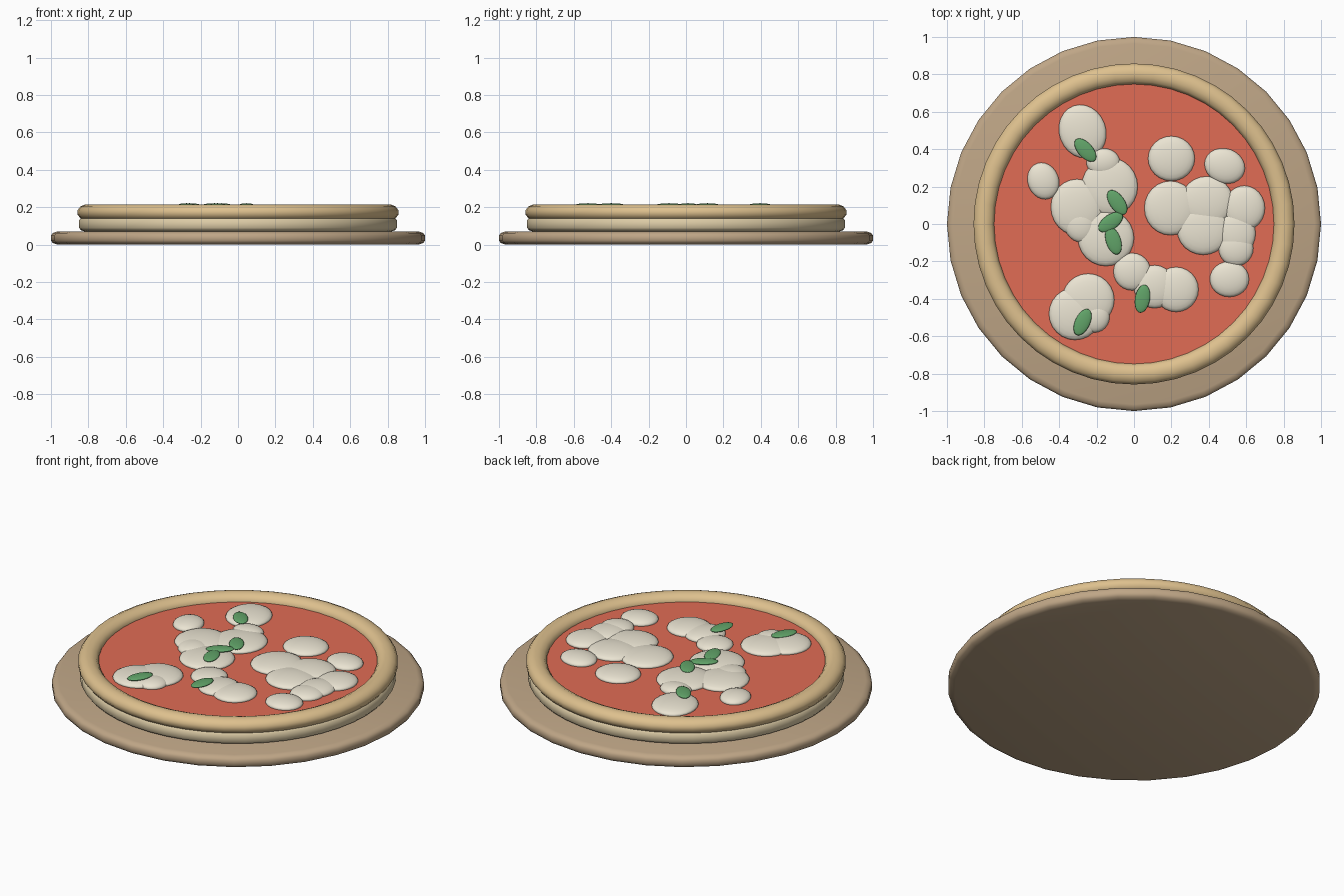
import bpy, bmesh
from math import radians, cos, sin, pi
from mathutils import Matrix

if "Cube" in bpy.data.objects:
    bpy.data.objects.remove(bpy.data.objects["Cube"])


def material(name, rgb):
    m = bpy.data.materials.new(name)
    m.diffuse_color = (*rgb, 1)
    m.use_nodes = True
    m.node_tree.nodes["Principled BSDF"].inputs["Base Color"].default_value = m.diffuse_color
    return m


WOOD = material("wood", (0.52, 0.38, 0.24))
DOUGH = material("dough", (0.72, 0.60, 0.38))
CRUST = material("crust", (0.73, 0.53, 0.27))
SAUCE = material("sauce", (0.75, 0.15, 0.09))
CHEESE = material("cheese", (0.83, 0.78, 0.65))
BASIL = material("basil", (0.12, 0.37, 0.14))


def finish(name, bm, mat, angle=50):
    bmesh.ops.recalc_face_normals(bm, faces=bm.faces)
    me = bpy.data.meshes.new(name)
    bm.to_mesh(me)
    bm.free()
    me.materials.append(mat)
    ob = bpy.data.objects.new(name, me)
    bpy.context.collection.objects.link(ob)
    bpy.ops.object.select_all(action='DESELECT')
    ob.select_set(True)
    bpy.context.view_layer.objects.active = ob
    bpy.ops.object.shade_smooth_by_angle(angle=radians(angle))
    return ob


def lathe(name, profile, mat, sides, closed=False):
    """Rings of (radius, z); open profiles are capped, closed ones form a torus."""
    bm = bmesh.new()
    rings = [[bm.verts.new((r * cos(2 * pi * i / sides), r * sin(2 * pi * i / sides), z))
              for i in range(sides)] for r, z in profile]
    pairs = list(zip(rings, rings[1:]))
    if closed:
        pairs.append((rings[-1], rings[0]))
    else:
        bm.faces.new(rings[0])
        bm.faces.new(rings[-1])
    for a, b in pairs:
        for i in range(sides):
            j = (i + 1) % sides
            bm.faces.new((a[i], a[j], b[j], b[i]))
    return finish(name, bm, mat)


def blob(name, x, y, z, rx, ry, rz, turn, mat):
    bm = bmesh.new()
    bmesh.ops.create_uvsphere(bm, u_segments=24, v_segments=12, radius=1,
                              matrix=Matrix.Diagonal((rx, ry, rz, 1)))
    ob = finish(name, bm, mat, 180)
    ob.location = (x, y, z)
    ob.rotation_euler.z = radians(turn)


# Wooden board with rounded rim
lathe("board", [(0.965, 0), (0.99, 0.008), (1, 0.022), (1, 0.048), (0.99, 0.062), (0.965, 0.07)], WOOD, 32)
# Dough base, raised crust ring and sauce layer
lathe("dough_base", [(0.82, 0.07), (0.84, 0.077), (0.85, 0.09), (0.85, 0.13), (0.83, 0.15)], DOUGH, 48)
crust = [(0.803 + 0.057 * cos(pi * (k + 0.5) / 6), 0.172 + 0.044 * sin(pi * (k + 0.5) / 6)) for k in range(12)]
lathe("crust", crust, CRUST, 48, closed=True)
lathe("sauce", [(0.765, 0.13), (0.765, 0.176)], SAUCE, 48)

# Cheese pieces: x, y, radius x, radius y, turn
cheese = [
    (-.275, .495, .125, .145, 20), (-.485, .23, .083, .1, 20), (-.165, .33, .09, .075, 0),
    (-.13, .2, .15, .155, 0), (-.305, .09, .14, .15, 0), (-.29, 0, .085, .1, 20),
    (-.15, -.075, .15, .15, 0), (-.01, -.255, .1, .1, 0), (.11, -.335, .11, .115, 0),
    (.225, -.35, .12, .12, 0), (-.245, -.405, .14, .14, 0), (-.315, -.48, .14, .14, 0),
    (-.21, -.495, .08, .085, 0), (.2, .35, .125, .12, 0), (.485, .31, .11, .093, -20),
    (.195, .085, .14, .145, 0), (.39, .12, .14, .135, 0), (.37, -.03, .14, .135, 0),
    (.59, .085, .11, .12, 0), (.55, -.05, .1, .12, 0), (.545, -.13, .093, .095, 0),
    (.51, -.295, .105, .095, 0)]
for i, (x, y, rx, ry, t) in enumerate(cheese):
    blob(f"cheese_{i + 1}", x, y, 0.18, rx, ry, 0.03, t, CHEESE)

# Basil leaves: x, y, turn
leaves = [(-.26, .395, -48), (-.09, .115, -55), (-.125, .01, 35),
          (-.11, -.09, -72), (.045, -.4, 80), (-.275, -.525, 65)]
for i, (x, y, t) in enumerate(leaves):
    blob(f"basil_leaf_{i + 1}", x, y, 0.21, 0.076, 0.04, 0.011, t, BASIL)
